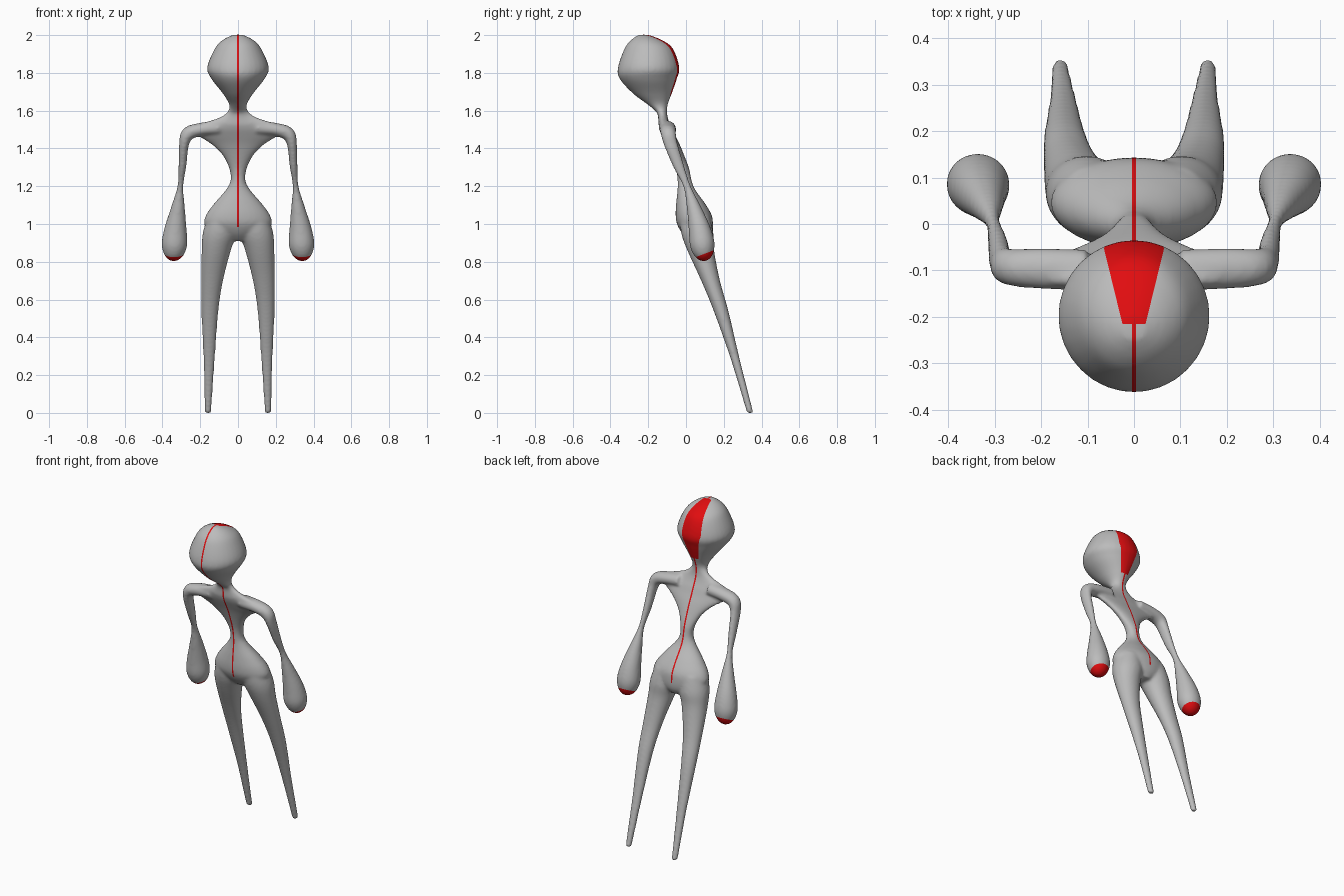
import bpy, bmesh, math
from mathutils import Vector

default = bpy.data.objects.get("Cube")
if default:
    bpy.data.objects.remove(default, do_unlink=True)

SIDES, STEPS = 32, 6


def make_material(name, rgb):
    mat = bpy.data.materials.new(name)
    mat.use_nodes = True
    mat.diffuse_color = (*rgb, 1)
    bsdf = mat.node_tree.nodes["Principled BSDF"]
    bsdf.inputs["Base Color"].default_value = (*rgb, 1)
    bsdf.inputs["Roughness"].default_value = 0.6
    return mat


def smooth_sections(rows):
    """Pass a Catmull-Rom curve through all values of the section rows."""
    pts = [rows[0]] + list(rows) + [rows[-1]]
    out = []
    for i in range(1, len(pts) - 2):
        for s in range(STEPS):
            t = s / STEPS
            out.append([b + 0.5 * t * (c - a + t * (2 * a - 5 * b + 4 * c - d
                        + t * (3 * (b - c) + d - a)))
                        for a, b, c, d in zip(*pts[i - 1:i + 3])])
    return out + [list(rows[-1])]


def loft(bm, rows, level=True, flip=1):
    """Skin elliptical rings (x, y, z, rx, ry); level rings stay horizontal."""
    rows = smooth_sections(rows)
    centres = [Vector(r[:3]) for r in rows]
    rings = []
    for i, (c, r) in enumerate(zip(centres, rows)):
        side, depth = Vector((1, 0, 0)), Vector((0, 1, 0))
        if not level:
            along = centres[min(i + 1, len(rows) - 1)] - centres[max(i - 1, 0)]
            side = depth.cross(along).normalized()
            depth = along.cross(side).normalized()
        ring = []
        for k in range(SIDES):
            a = math.tau * k / SIDES
            p = c + side * (math.cos(a) * r[3]) + depth * (math.sin(a) * r[4])
            ring.append(bm.verts.new((p.x * flip, p.y, p.z)))
        rings.append(ring)
    for low, high in zip(rings, rings[1:]):
        for k in range(SIDES):
            n = (k + 1) % SIDES
            bm.faces.new((low[k], low[n], high[n], high[k]))
    bm.faces.new(rings[0])
    bm.faces.new(rings[-1])


# Pelvis, waist, shoulders, neck and head: height, front, back, half width
column = [
    (0.91, 0.02, 0.12, 0.05), (0.95, -0.02, 0.14, 0.13),
    (1.0, -0.048, 0.143, 0.178), (1.05, -0.055, 0.135, 0.168),
    (1.11, -0.052, 0.10, 0.125), (1.18, -0.045, 0.05, 0.065),
    (1.23, -0.045, 0.03, 0.04), (1.29, -0.053, 0.018, 0.046),
    (1.36, -0.075, -0.008, 0.08), (1.42, -0.098, -0.033, 0.14),
    (1.465, -0.12, -0.055, 0.21), (1.5, -0.137, -0.07, 0.24),
    (1.53, -0.146, -0.085, 0.2), (1.56, -0.147, -0.096, 0.11),
    (1.59, -0.155, -0.1, 0.06), (1.63, -0.2, -0.097, 0.046),
    (1.69, -0.28, -0.075, 0.08), (1.77, -0.352, -0.048, 0.142),
    (1.83, -0.36, -0.035, 0.163), (1.93, -0.325, -0.07, 0.122),
    (1.975, -0.29, -0.13, 0.08), (2.002, -0.25, -0.2, 0.025),
]
# Arms ending in drop-shaped hands
arm = [
    (0.1, -0.1, 1.51, 0.038, 0.045), (0.2, -0.096, 1.5, 0.035, 0.044),
    (0.265, -0.093, 1.477, 0.036, 0.04), (0.286, -0.08, 1.42, 0.026, 0.036),
    (0.294, -0.04, 1.31, 0.021, 0.029), (0.305, 0.005, 1.2, 0.016, 0.02),
    (0.317, 0.04, 1.09, 0.036, 0.037), (0.33, 0.07, 0.98, 0.058, 0.057),
    (0.336, 0.085, 0.9, 0.068, 0.066), (0.339, 0.092, 0.85, 0.058, 0.056),
    (0.34, 0.095, 0.818, 0.037, 0.036), (0.34, 0.096, 0.803, 0.01, 0.01),
]
# Tapered legs sweeping backwards
leg = [
    (0.085, 0.045, 1.04, 0.075, 0.08), (0.097, 0.06, 0.95, 0.09, 0.085),
    (0.115, 0.078, 0.86, 0.077, 0.071), (0.137, 0.13, 0.7, 0.058, 0.05),
    (0.149, 0.187, 0.535, 0.045, 0.039), (0.153, 0.262, 0.28, 0.03, 0.024),
    (0.159, 0.34, 0.0, 0.017, 0.018),
]

bm = bmesh.new()
loft(bm, [(0, (f + b) / 2, z, w, (b - f) / 2) for z, f, b, w in column])
for flip in (1, -1):
    loft(bm, arm, level=False, flip=flip)
    loft(bm, leg, flip=flip)
bmesh.ops.recalc_face_normals(bm, faces=bm.faces)
mesh = bpy.data.meshes.new("body")
bm.to_mesh(mesh)
bm.free()
body = bpy.data.objects.new("body", mesh)
bpy.context.collection.objects.link(body)
bpy.context.view_layer.objects.active = body
body.select_set(True)

# Fuse the parts into one skin and soften the joins
fuse = body.modifiers.new("fuse", "REMESH")
fuse.mode = "VOXEL"
fuse.voxel_size = 0.008
soften = body.modifiers.new("soften", "SMOOTH")
soften.factor = 0.5
soften.iterations = 10
for name in ("fuse", "soften"):
    bpy.ops.object.modifier_apply(modifier=name)

body.data.materials.clear()
body.data.materials.append(make_material("grey skin", (0.5, 0.5, 0.5)))
body.data.materials.append(make_material("red marking", (0.75, 0.004, 0.005)))

# Cut clean edges for the stripe, the head patch and the hand tips
STRIPE, PATCH, SLOPE = 0.0045, 0.025, 0.245
PATCH_Y, PATCH_Z = -0.215, 1.68
TIP_Z, TIP_SLOPE = 0.805, 0.38

bm = bmesh.new()
bm.from_mesh(body.data)


def cut(point, normal, low, high):
    """Split the faces between two heights along a plane."""
    faces = [f for f in bm.faces if low < f.calc_center_median().z < high]
    geom = faces + list({e for f in faces for e in f.edges})
    geom += list({v for f in faces for v in f.verts})
    bmesh.ops.bisect_plane(bm, geom=geom, plane_co=point, plane_no=normal, dist=1e-6)


for s in (1, -1):
    cut((s * STRIPE, 0, 0), (1, 0, 0), 0.95, 3)
    cut((s * PATCH, PATCH_Y, 0), (s, -SLOPE, 0), 1.65, 3)
    cut((s * PATCH, 0, PATCH_Z), (s, 0, -SLOPE), 1.65, 1.9)
cut((0, PATCH_Y, 0), (0, 1, 0), 1.9, 3)
cut((0, 0, PATCH_Z), (0, 0, 1), 1.6, 1.75)
cut((0, 0, 0.985), (0, 0, 1), 0.9, 1.05)
cut((0, 0, TIP_Z), (0, -TIP_SLOPE, 1), 0.75, 0.95)


def is_red(p):
    x = abs(p.x)
    stripe = x < STRIPE and p.z > 0.985
    patch = (p.z > PATCH_Z and p.y > PATCH_Y
             and x < PATCH + SLOPE * min(p.y - PATCH_Y, p.z - PATCH_Z))
    tip = x > 0.25 and p.z < TIP_Z + TIP_SLOPE * p.y
    return stripe or patch or tip


for face in bm.faces:
    face.smooth = True
    face.material_index = int(is_red(face.calc_center_median()))
bm.to_mesh(body.data)
bm.free()
